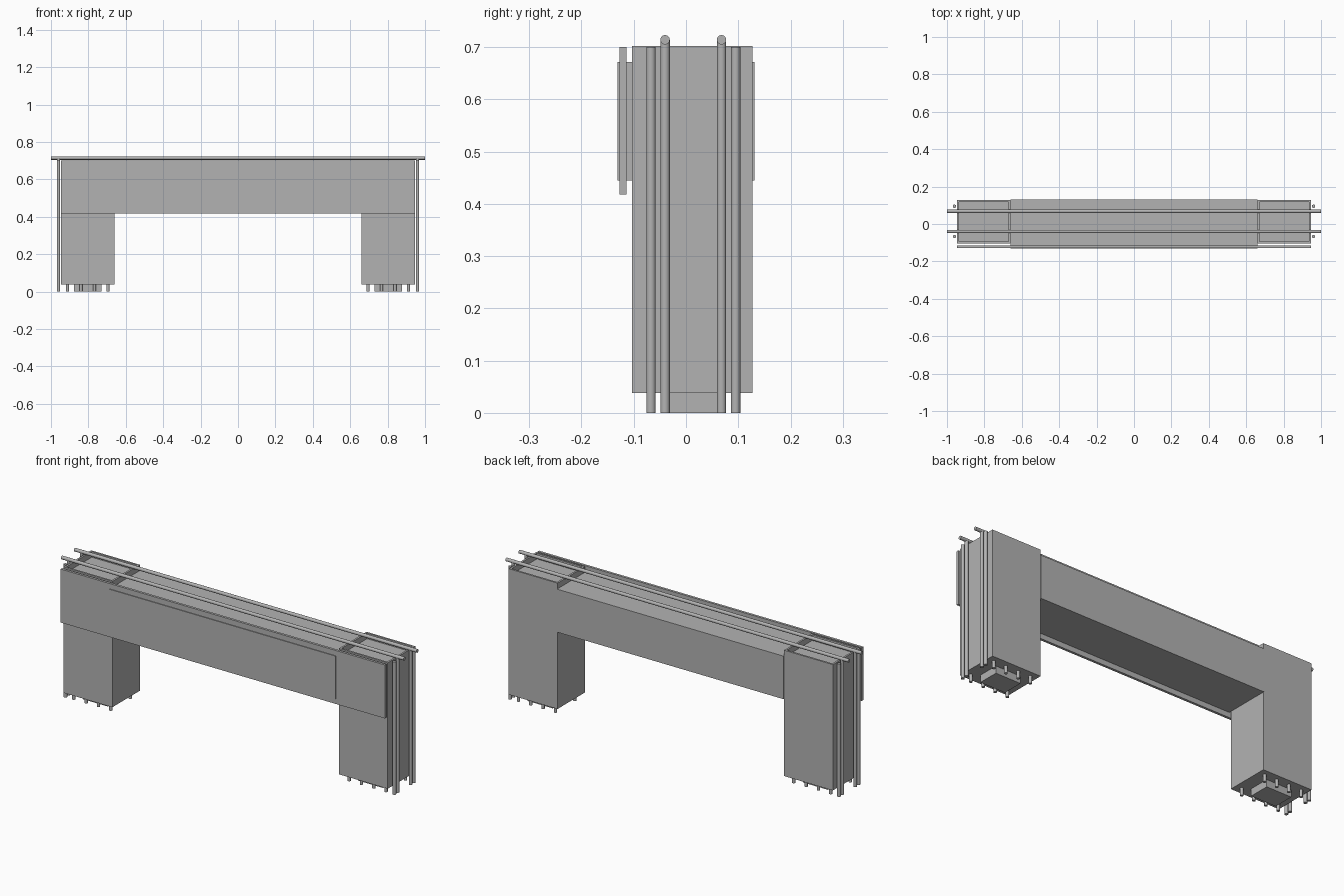
import bpy
from mathutils import Vector

cube = bpy.data.objects.get("Cube")
if cube:
    bpy.data.objects.remove(cube, do_unlink=True)


def material(name, value):
    mat = bpy.data.materials.new(name)
    mat.use_nodes = True
    color = (value, value, value, 1)
    mat.diffuse_color = color
    mat.node_tree.nodes["Principled BSDF"].inputs["Base Color"].default_value = color
    return mat


concrete = material("concrete grey", 0.45)


def finish(name):
    obj = bpy.context.object
    obj.name = name
    obj.data.materials.append(concrete)
    return obj


def box(name, low, high):
    low, high = Vector(low), Vector(high)
    bpy.ops.mesh.primitive_cube_add(size=1, location=(low + high) / 2)
    bpy.context.object.scale = high - low
    bpy.ops.object.transform_apply(location=False, rotation=False, scale=True)
    return finish(name)


def rod(name, start, end, radius=0.009):
    start, end = Vector(start), Vector(end)
    axis = end - start
    bpy.ops.mesh.primitive_cylinder_add(
        vertices=24, radius=radius, depth=axis.length, location=(start + end) / 2,
        rotation=axis.to_track_quat("Z", "Y").to_euler())
    bpy.ops.object.shade_smooth_by_angle()
    return finish(name)


INNER, OUTER = 0.661, 0.946
FRONT, BACK = -0.103, 0.127
BASE, TOP, TRAY = 0.038, 0.702, 0.672
WALL = 0.01

# Beam between the columns and the fascia in front of it
box("beam", (-INNER, -0.131, 0.445), (INNER, 0.131, TRAY))
box("front_fascia", (-OUTER, -0.127, 0.418), (OUTER, -0.114, 0.7))

for side, sign in (("right", -1), ("left", 1)):
    mid = sign * (INNER + OUTER) / 2
    half = (OUTER - INNER) / 2

    # Column with a shallow tray sunk into its top
    column = box(side + "_column", (mid - half, FRONT, BASE), (mid + half, BACK, TOP))
    cutter = box(side + "_tray_cutter", (mid - half + WALL, FRONT + WALL, TRAY),
                 (mid + half - WALL, BACK - WALL, TOP + 0.1))
    cutter.hide_render = True
    cutter.hide_viewport = True
    cut = column.modifiers.new("tray", "BOOLEAN")
    cut.operation = "DIFFERENCE"
    cut.object = cutter

    # Foot block and pins below the column
    box(side + "_foot", (mid - 0.073, -0.042, 0), (mid + 0.073, 0.068, BASE))
    for y in (-0.067, 0.095):
        for i in range(4):
            x = mid + (i - 1.5) * 0.072
            rod(side + "_pin", (x, y, 0), (x, y, BASE + 0.01), 0.008)

    # Upright rods along the outer end
    for y, top in ((-0.067, 0.7), (-0.04, 0.714), (0.068, 0.714), (0.095, 0.7)):
        rod(side + "_upright_rod", (sign * 0.96, y, 0), (sign * 0.96, y, top))

# Long rods across the top
for name, y in (("front_top_rod", -0.04), ("back_top_rod", 0.068)):
    rod(name, (-1, y, 0.714), (1, y, 0.714))
